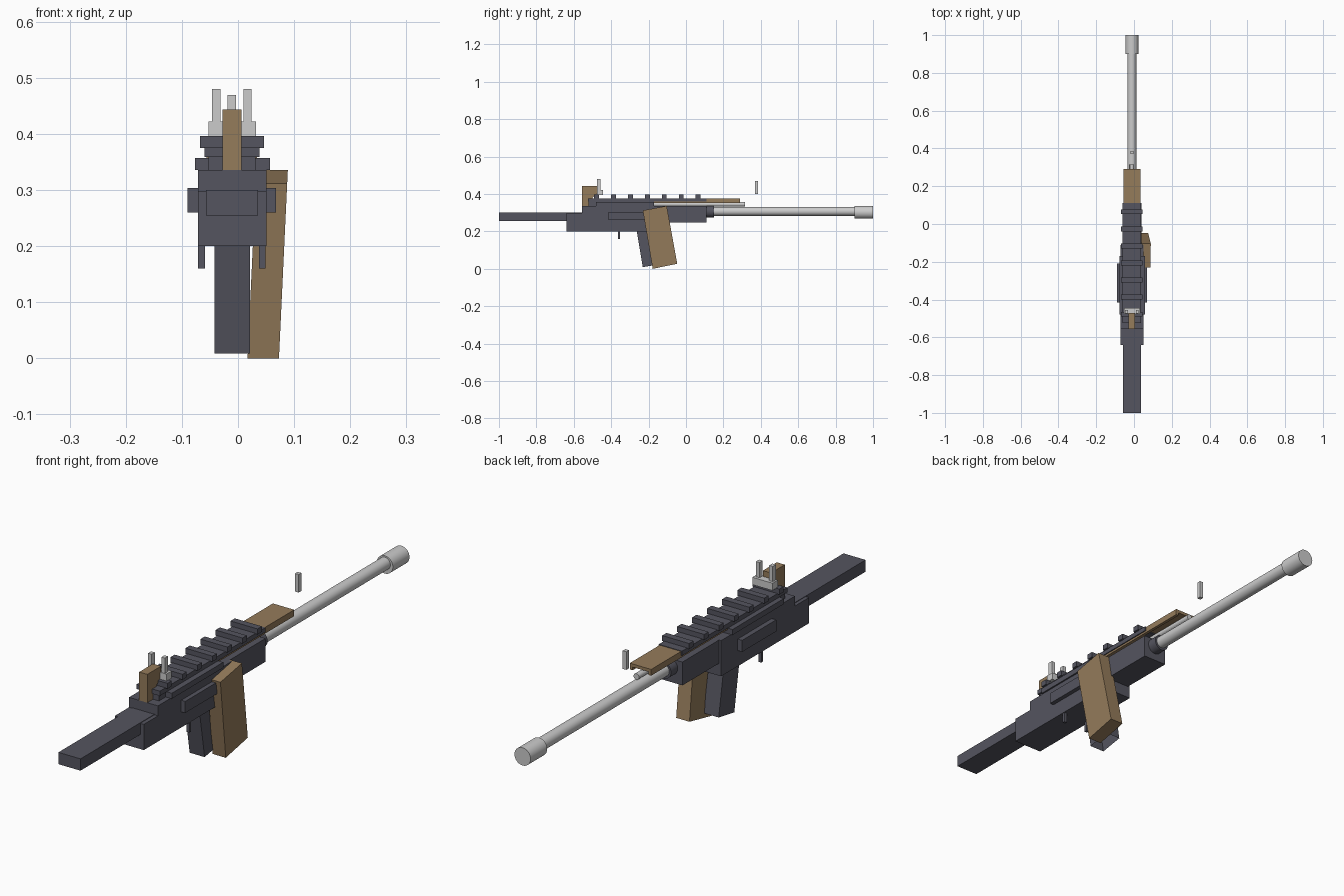
import bpy, bmesh, math
from mathutils import Matrix, Vector

if "Cube" in bpy.data.objects:
    bpy.data.objects.remove(bpy.data.objects["Cube"])

AX = -0.011  # x of the rifle's centre line


def material(name, col):
    m = bpy.data.materials.new(name)
    m.diffuse_color = col
    m.use_nodes = True
    m.node_tree.nodes["Principled BSDF"].inputs["Base Color"].default_value = m.diffuse_color
    return m


DARK = material("dark_metal", (0.09, 0.09, 0.115, 1))
WOOD = material("wood", (0.30, 0.20, 0.105, 1))


def finish(name, bm, mat=None):
    bmesh.ops.recalc_face_normals(bm, faces=bm.faces)
    me = bpy.data.meshes.new(name)
    bm.to_mesh(me)
    bm.free()
    ob = bpy.data.objects.new(name, me)
    bpy.context.collection.objects.link(ob)
    if mat:
        me.materials.append(mat)
    return ob


def box(name, x0, x1, y0, y1, z0, z1, mat=None):
    bm = bmesh.new()
    bmesh.ops.create_cube(bm, size=1)
    for v in bm.verts:
        v.co = Vector((x1 if v.co.x > 0 else x0,
                       y1 if v.co.y > 0 else y0,
                       z1 if v.co.z > 0 else z0))
    return finish(name, bm, mat)


def profile(name, pts, x0, x1, mat=None, lean=0.0):
    """Extrude a (y, z) outline across x; lean shifts x with height."""
    bm = bmesh.new()
    f = bm.faces.new([bm.verts.new((x0, y, z)) for y, z in pts])
    r = bmesh.ops.extrude_face_region(bm, geom=[f])
    for v in r["geom"]:
        if isinstance(v, bmesh.types.BMVert):
            v.co.x = x1
    for v in bm.verts:
        v.co.x += lean * v.co.z
    return finish(name, bm, mat)


def tube(name, r, y0, y1, z, mat=None):
    bm = bmesh.new()
    bmesh.ops.create_cone(bm, cap_ends=True, segments=32, radius1=r, radius2=r, depth=y1 - y0)
    bm.transform(Matrix.Translation((AX, (y0 + y1) / 2, z)) @ Matrix.Rotation(math.pi / 2, 4, 'X'))
    ob = finish(name, bm, mat)
    bpy.context.view_layer.objects.active = ob
    bpy.ops.object.select_all(action='DESELECT')
    ob.select_set(True)
    bpy.ops.object.shade_smooth_by_angle()
    return ob


# Stock and receiver
box("stock", -0.057, 0.036, -1.0, -0.55, 0.255, 0.30, DARK)
profile("receiver", [(-0.64, 0.20), (-0.11, 0.20), (-0.11, 0.336), (-0.555, 0.336),
                     (-0.555, 0.298), (-0.64, 0.298)], -0.071, 0.051, DARK)
box("front_receiver", -0.062, 0.039, -0.12, 0.11, 0.247, 0.336, DARK)
box("receiver_ledge", -0.077, 0.057, -0.48, -0.17, 0.336, 0.357, DARK)

# Side panels and lower lugs
for side, s in (("left", -1), ("right", 1)):
    a, b = sorted((AX + s * 0.058, AX + s * 0.079))
    box(side + "_panel", a, b, -0.415, -0.21, 0.26, 0.304, DARK)
    a, b = sorted((AX + s * 0.048, AX + s * 0.060))
    box(side + "_lug", a, b, -0.363, -0.352, 0.16, 0.21, DARK)

# Top rail with evenly spaced slats
box("rail_riser", -0.053, 0.031, -0.52, -0.17, 0.33, 0.362, DARK)
box("rail_base", -0.060, 0.038, -0.525, 0.11, 0.359, 0.377, DARK)
for i in range(7):
    y = -0.478 + i * 0.0905
    box(f"rail_slat_{i + 1}", -0.068, 0.046, y - 0.013, y + 0.013, 0.375, 0.396, DARK)

# Barrel, collar, muzzle and gas tube
tube("barrel", 0.0235, 0.10, 0.91, 0.307)
tube("barrel_collar", 0.031, 0.10, 0.15, 0.306, DARK)
tube("muzzle", 0.034, 0.90, 1.0, 0.302)
tube("gas_tube", 0.0115, -0.17, 0.315, 0.345)

# Hollow wooden handguard
box("handguard_top", -0.056, 0.034, -0.04, 0.29, 0.363, 0.375, WOOD)
box("handguard_left", -0.056, -0.044, -0.17, 0.29, 0.351, 0.363, WOOD)
box("handguard_right", 0.022, 0.034, -0.17, 0.29, 0.351, 0.363, WOOD)

# Cheek block
profile("cheek_block", [(-0.555, 0.298), (-0.50, 0.298), (-0.50, 0.38), (-0.472, 0.405),
                        (-0.472, 0.444), (-0.555, 0.444)], -0.028, 0.006, WOOD)

# Sights
box("rear_sight_base", -0.053, 0.032, -0.477, -0.445, 0.394, 0.422)
for side, s in (("left", -1), ("right", 1)):
    c = AX + s * 0.028
    box(f"rear_sight_{side}_post", c - 0.0075, c + 0.0075, -0.475, -0.456, 0.42, 0.48)
box("front_sight", -0.0185, -0.0035, 0.37, 0.386, 0.40, 0.469)

# Open-bottomed grip well
grip = profile("grip", [(-0.268, 0.23), (-0.231, 0.009), (-0.137, 0.025), (-0.172, 0.23)],
               -0.042, 0.021, DARK)
bm = bmesh.new()
bm.from_mesh(grip.data)
bm.faces.ensure_lookup_table()
base = min(bm.faces, key=lambda f: f.calc_center_median().z)
bmesh.ops.inset_region(bm, faces=[base], thickness=0.008)
for v in base.verts:
    v.co += Vector((0, -0.03, 0.18))
bm.to_mesh(grip.data)
bm.free()

# Slanted side magazine
profile("magazine", [(-0.231, 0.312), (-0.103, 0.336), (-0.047, 0.027), (-0.178, 0.0)],
        0.017, 0.073, WOOD, lean=0.047)
